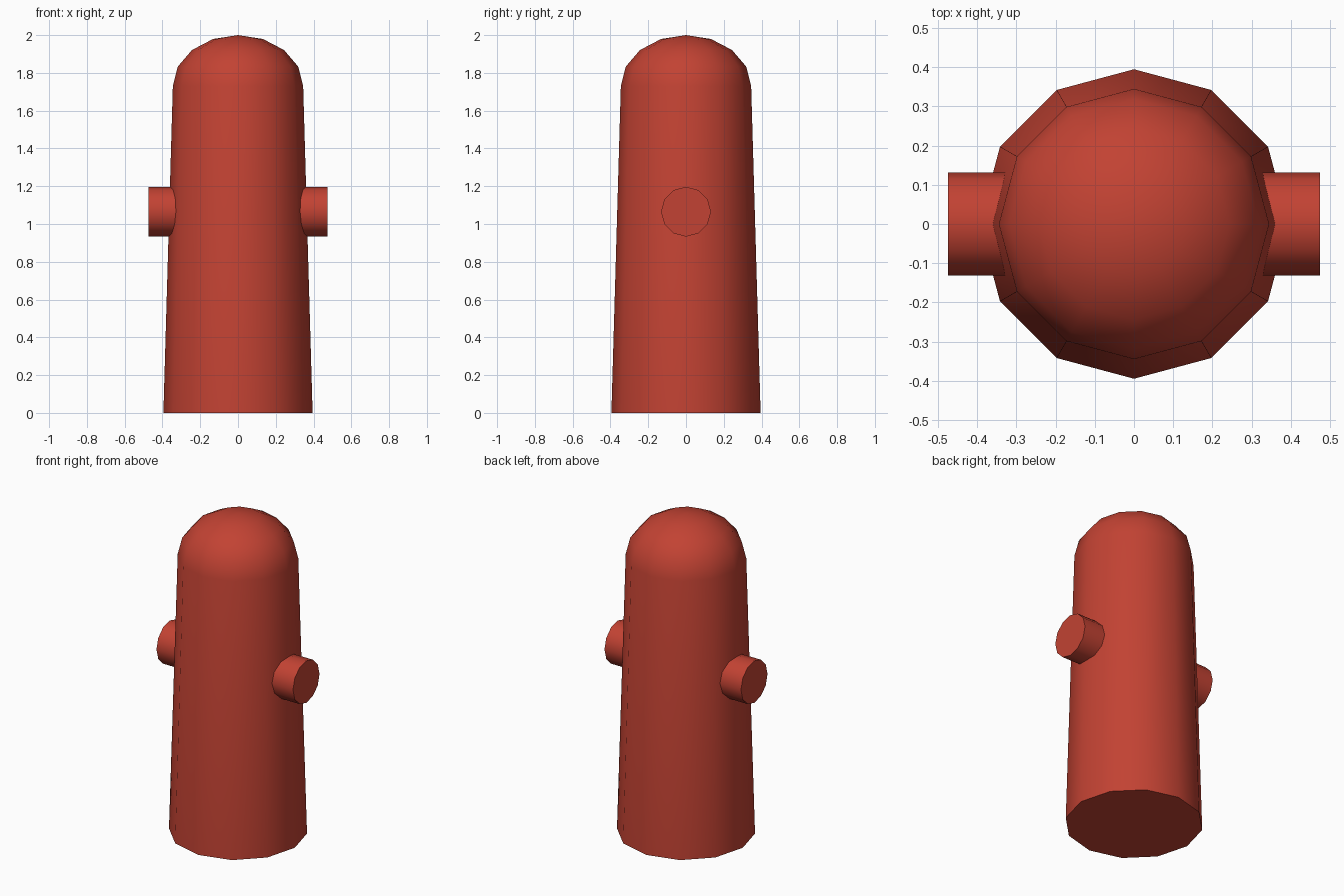
import bpy, bmesh, math

if "Cube" in bpy.data.objects:
    bpy.data.objects.remove(bpy.data.objects["Cube"])

red = bpy.data.materials.new("hydrant_red")
red.diffuse_color = (0.54, 0.055, 0.033, 1)
red.use_nodes = True
red.node_tree.nodes["Principled BSDF"].inputs["Base Color"].default_value = red.diffuse_color

SIDES = 12


def finish(name, bm):
    bmesh.ops.recalc_face_normals(bm, faces=bm.faces[:])
    mesh = bpy.data.meshes.new(name)
    bm.to_mesh(mesh)
    bm.free()
    mesh.materials.append(red)
    obj = bpy.data.objects.new(name, mesh)
    bpy.context.collection.objects.link(obj)
    bpy.ops.object.select_all(action='DESELECT')
    obj.select_set(True)
    bpy.context.view_layer.objects.active = obj
    bpy.ops.object.shade_smooth_by_angle(angle=math.radians(45))


# Tapered body with a flattened dome cap, as one lathed shell
RIM_R, RIM_Z, DOME_H = 0.345, 1.73, 0.27
profile = [(0.395, 0.0)]
for i in range(4):
    a = math.radians(22.5 * i)
    profile.append((RIM_R * math.cos(a), RIM_Z + DOME_H * math.sin(a)))

bm = bmesh.new()
rings = []
for r, z in profile:
    rings.append([bm.verts.new((r * math.cos(math.tau * k / SIDES),
                                r * math.sin(math.tau * k / SIDES), z))
                  for k in range(SIDES)])
for low, high in zip(rings, rings[1:]):
    for k in range(SIDES):
        n = (k + 1) % SIDES
        bm.faces.new((low[k], low[n], high[n], high[k]))
tip = bm.verts.new((0, 0, RIM_Z + DOME_H))
for k in range(SIDES):
    bm.faces.new((rings[-1][k], rings[-1][(k + 1) % SIDES], tip))
bm.faces.new(rings[0][::-1])
finish("body", bm)

# Side outlets: one cylinder running through the body along x
bm = bmesh.new()
ends = [[bm.verts.new((x, 0.132 * math.cos(math.tau * k / SIDES),
                       1.065 + 0.132 * math.sin(math.tau * k / SIDES)))
         for k in range(SIDES)] for x in (-0.475, 0.475)]
for k in range(SIDES):
    n = (k + 1) % SIDES
    bm.faces.new((ends[0][k], ends[0][n], ends[1][n], ends[1][k]))
for end in ends:
    bm.faces.new(end)
finish("side_outlets", bm)
